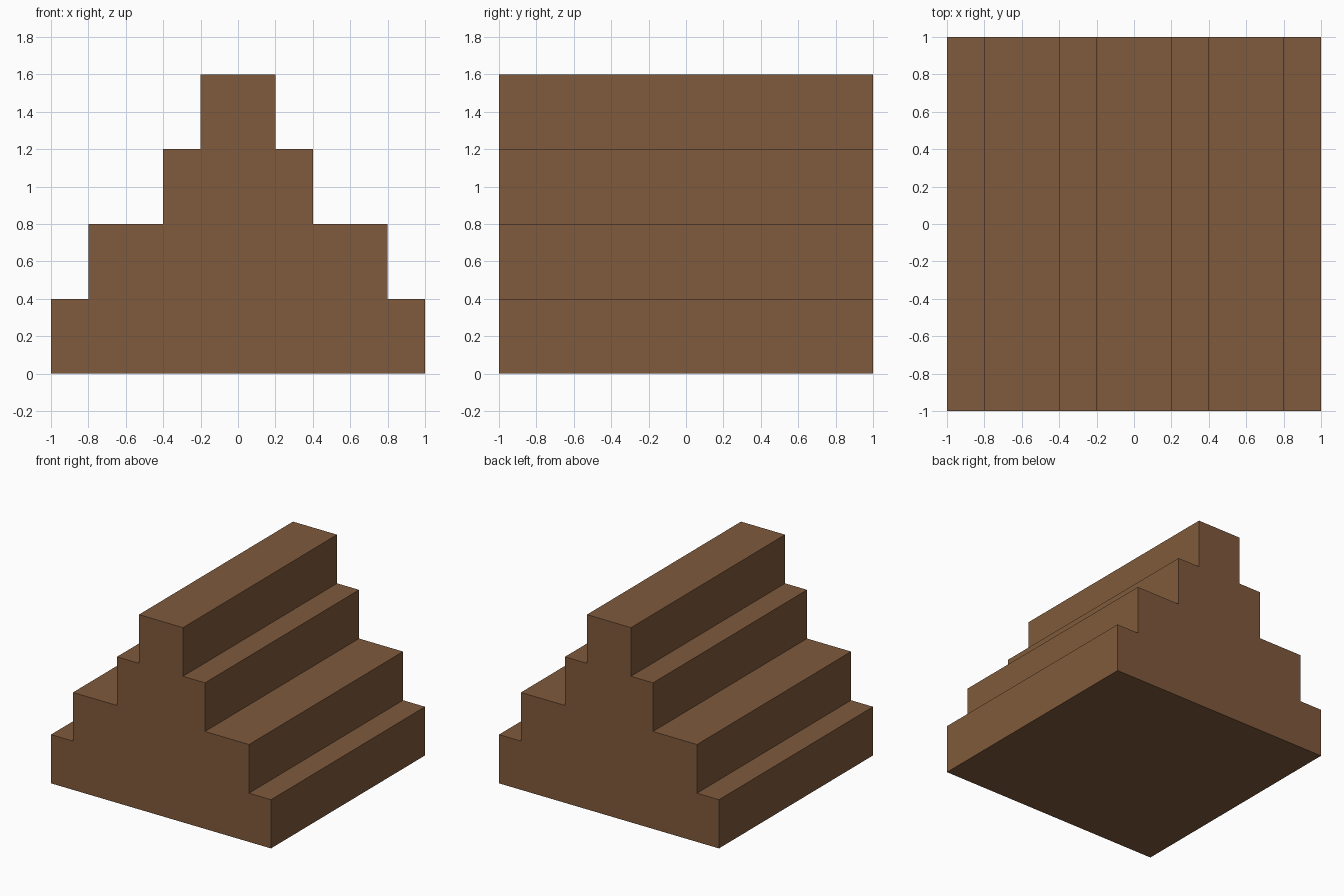
import bpy, bmesh

if "Cube" in bpy.data.objects:
    bpy.data.objects.remove(bpy.data.objects["Cube"])

# Brown material
brown = bpy.data.materials.new("brown")
brown.diffuse_color = (0.214, 0.102, 0.045, 1.0)
brown.use_nodes = True
brown.node_tree.nodes["Principled BSDF"].inputs["Base Color"].default_value = brown.diffuse_color

STEP = 0.4                            # height of each step
HALF_WIDTHS = [1.0, 0.8, 0.4, 0.2]    # half width of each step, bottom to top

# Right half of the stepped profile, then mirrored to the left
right = []
for i, w in enumerate(HALF_WIDTHS):
    right += [(w, i * STEP), (w, (i + 1) * STEP)]
profile = right + [(-x, z) for x, z in reversed(right)]

# Extrude the profile from front to back
bm = bmesh.new()
front = bm.faces.new([bm.verts.new((x, -1, z)) for x, z in profile])
ext = bmesh.ops.extrude_face_region(bm, geom=[front], use_keep_orig=True)
moved = [g for g in ext["geom"] if isinstance(g, bmesh.types.BMVert)]
bmesh.ops.translate(bm, verts=moved, vec=(0, 2, 0))
bmesh.ops.recalc_face_normals(bm, faces=bm.faces)

mesh = bpy.data.meshes.new("stepped_ridge")
bm.to_mesh(mesh)
bm.free()
mesh.materials.append(brown)
bpy.context.collection.objects.link(bpy.data.objects.new("stepped_ridge", mesh))
